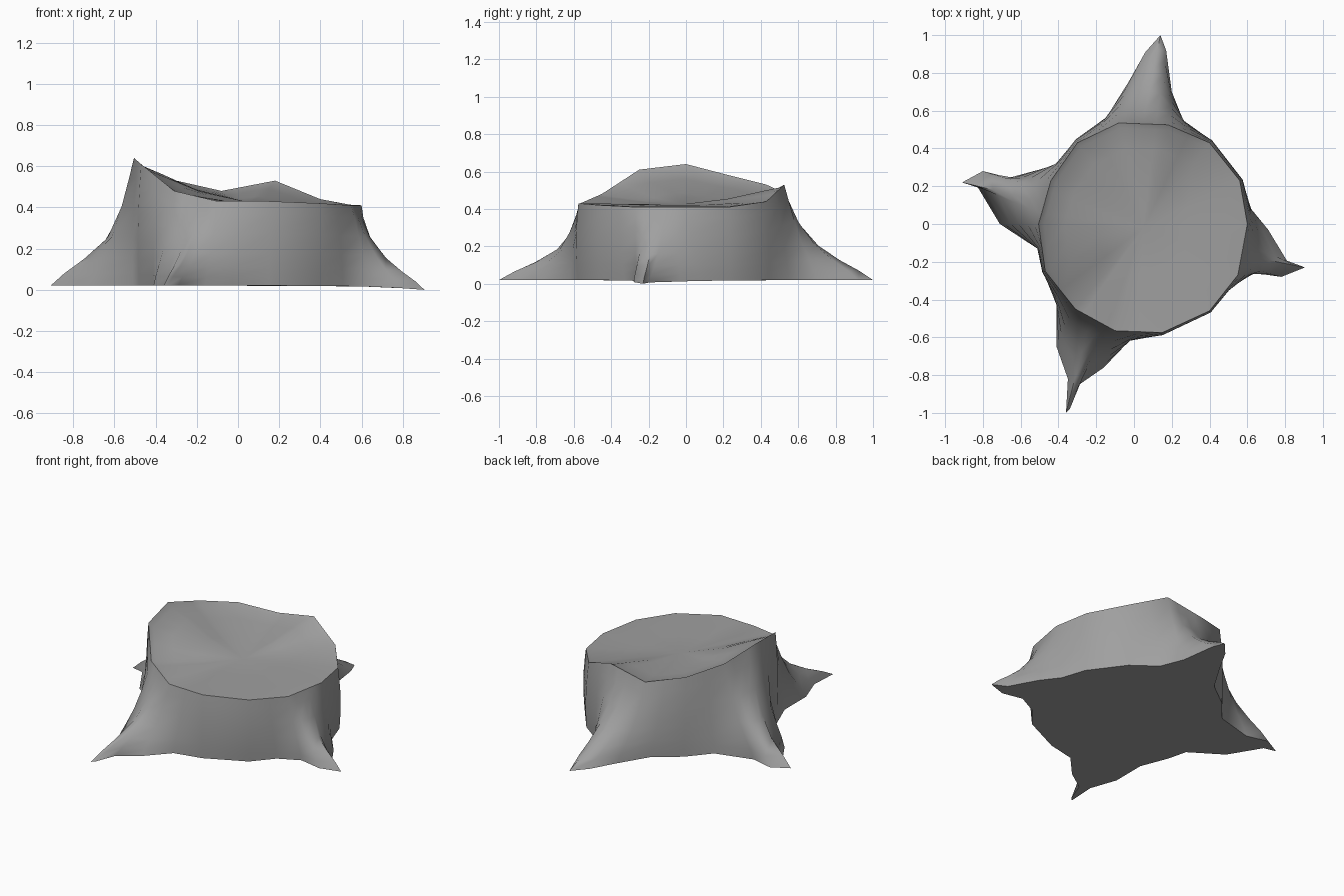
import bpy
import bmesh
import math
from mathutils import Vector

cube = bpy.data.objects.get("Cube")
if cube:
    bpy.data.objects.remove(cube, do_unlink=True)

wood = bpy.data.materials.new("grey_wood")
wood.use_nodes = True
colour = (0.35, 0.35, 0.35, 1)
wood.diffuse_color = colour
wood.node_tree.nodes["Principled BSDF"].inputs["Base Color"].default_value = colour

# Jagged rim corners, counter-clockwise from the left side
rim = [Vector(p) for p in (
    (.6, 0, .41), (.56, .23, .41), (.4, .43, .44), (.18, .525, .53),
    (-.08, .535, .48), (-.3, .43, .53), (-.44, .23, .58), (-.505, 0, .64),
    (-.47, -.25, .61), (-.31, -.45, .48), (-.1, -.565, .43),
    (.15, -.575, .43), (.4, -.46, .42), (.55, -.27, .41))]

# Ground outline: the points below each rim corner, up to the next corner
ground = [
    [(.62, .08)],
    [(.57, .23)],
    [(.41, .44), (.26, .55)],
    [(.2, .7), (.17, .92), (.14, 1), (.06, .91)],         # back root
    [(-.03, .75), (-.14, .57)],
    [(-.3, .45), (-.42, .31)],
    [(-.66, .245), (-.8, .28), (-.91, .22), (-.83, .2)],  # right root
    [(-.71, 0), (-.51, -.13)],
    [(-.48, -.25), (-.41, -.43)],
    [(-.41, -.65), (-.35, -.82), (-.36, -1), (-.34, -.98), (-.29, -.85)],  # front root
    [(-.16, -.76), (-.03, -.62)],
    [(.15, -.58)],
    [(.4, -.46), (.51, -.33)],
    [(.64, -.26), (.78, -.28), (.905, -.23), (.81, -.195), (.71, -.03)],  # left root
]

# Height along the wall and how far the roots have spread there
flare = [(1, 0), (.85, .03), (.62, .13), (.38, .34), (.22, .59), (.1, .83), (0, 1)]
centre = Vector((.05, -.02, .425))


def loft(name, rings, tip=None):
    """Skin closed rings from outside in; end in a fan, or a flat base."""
    bm = bmesh.new()
    loops = [[bm.verts.new(p) for p in ring] for ring in rings]
    for upper, lower in zip(loops, loops[1:]):
        for i in range(len(upper)):
            bm.faces.new((upper[i], upper[i - 1], lower[i - 1], lower[i]))
    last = loops[-1]
    if tip is None:
        base = bm.faces.new(last[::-1])
        base.normal_update()
        bmesh.ops.triangulate(bm, faces=[base], ngon_method='EAR_CLIP')
        bmesh.ops.recalc_face_normals(bm, faces=bm.faces)
    else:
        hub = bm.verts.new(tip)
        for i in range(len(last)):
            bm.faces.new((last[i - 1], last[i], hub))
        bmesh.ops.recalc_face_normals(bm, faces=bm.faces)
        if sum(f.normal.z for f in bm.faces) < 0:
            bmesh.ops.reverse_faces(bm, faces=bm.faces)
    mesh = bpy.data.meshes.new(name)
    bm.to_mesh(mesh)
    bm.free()
    mesh.materials.append(wood)
    obj = bpy.data.objects.new(name, mesh)
    bpy.context.collection.objects.link(obj)
    bpy.ops.object.select_all(action='DESELECT')
    obj.select_set(True)
    bpy.context.view_layer.objects.active = obj
    bpy.ops.object.shade_smooth_by_angle(angle=math.radians(65))


# Pair every ground point with a point on the rim
columns = []
for i, points in enumerate(ground):
    for k, (x, y) in enumerate(points):
        top = rim[i].lerp(rim[(i + 1) % len(rim)], k / len(points))
        foot = Vector((x, y, .02 - .02 * max(0, x / .905) ** 4))
        columns.append((top, foot))

# Trunk wall, slightly swollen, flaring into four roots with full, rounded flanks
rings = []
for height, spread in flare:
    swell = .02 * math.sin(math.pi * height)
    ring = []
    for top, foot in columns:
        reach = (top - foot).xy.length
        p = top.lerp(foot, spread ** min(1, .5 + reach))
        p += (p - centre) * swell
        p.z = foot.z + (top.z - foot.z) * height
        ring.append(p)
    rings.append(ring)
loft("stump_trunk", rings)

# Cut surface, dished inside a thin lip that is steepest below the tall splinters
outer = [top for top, foot in columns]
cut_rings = [outer]
for inset, drop in ((.05, .15), (.25, .37), (.55, .72)):
    ring = []
    for p in outer:
        q = p.lerp(centre, inset)
        q.z = p.z + (centre.z - p.z) * drop
        ring.append(q)
    cut_rings.append(ring)
loft("cut_surface", cut_rings, tip=centre)
